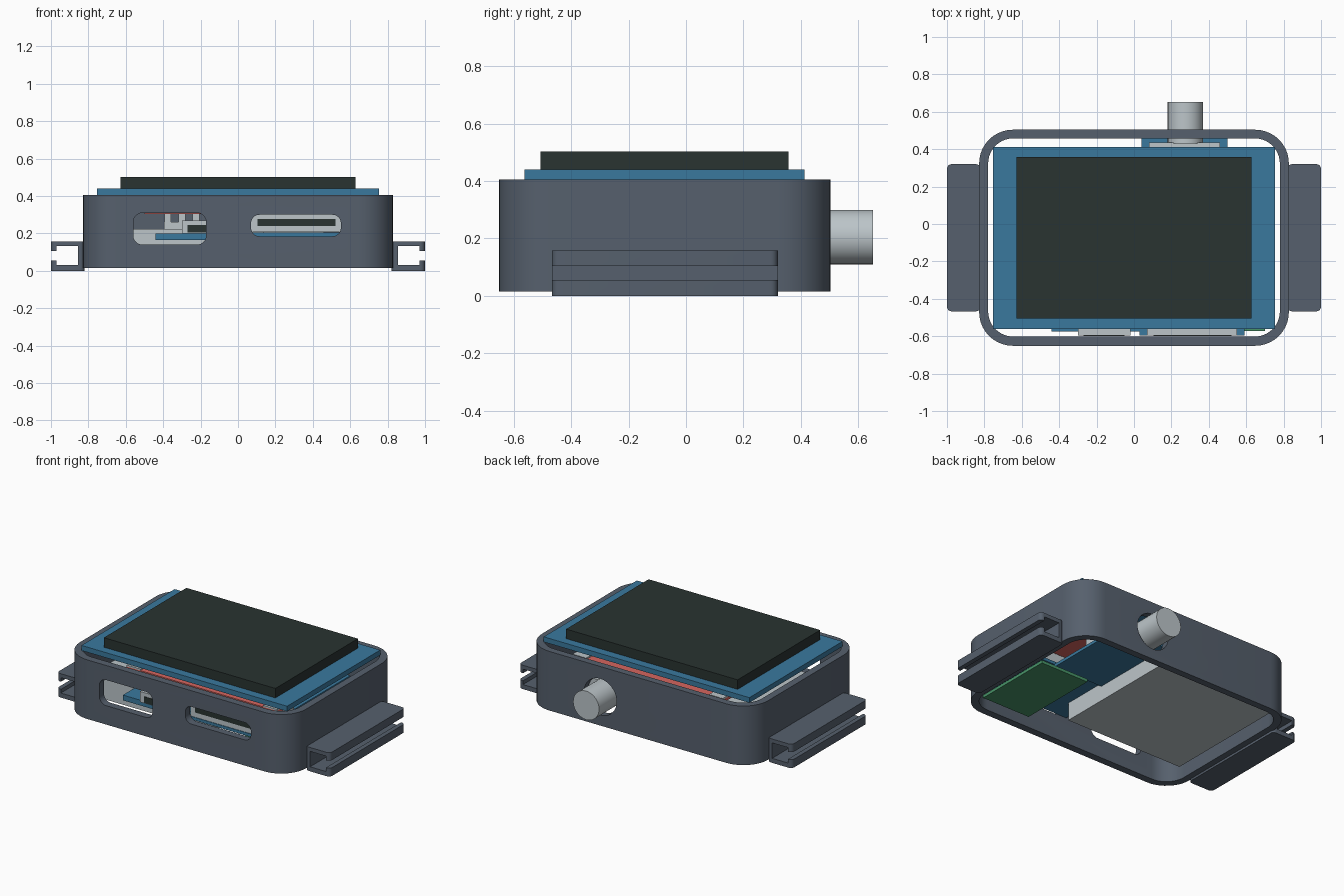
import bpy, bmesh, math

if "Cube" in bpy.data.objects:
    bpy.data.objects.remove(bpy.data.objects["Cube"])


def mat(name, r, g, b):
    m = bpy.data.materials.new(name)
    lin = [((c / 255 + 0.055) / 1.055) ** 2.4 for c in (r, g, b)]
    m.diffuse_color = (*lin, 1)
    m.use_nodes = True
    m.node_tree.nodes["Principled BSDF"].inputs["Base Color"].default_value = m.diffuse_color
    return m


SLATE = mat("slate plastic", 86, 96, 109)
BLUE = mat("board blue", 58, 121, 158)
DARK = mat("screen black", 41, 51, 49)
LIGHT = mat("light metal", 188, 197, 201)
RED = mat("board red", 214, 102, 95)
GREEN = mat("board green", 72, 148, 104)


def smooth(ob):
    """Smooth shading with sharp edges, applied once all cuts are made."""
    bpy.ops.object.select_all(action='DESELECT')
    ob.select_set(True)
    bpy.context.view_layer.objects.active = ob
    bpy.ops.object.shade_smooth_by_angle(angle=math.radians(30))


def extrude(name, pts, lo, hi, axis, material):
    """Extrude a 2D outline along z (points are x, y) or y (points are x, z)."""
    place = (lambda u, v: (u, v, lo)) if axis == 'z' else (lambda u, v: (u, lo, v))
    bm = bmesh.new()
    face = bm.faces.new([bm.verts.new(place(u, v)) for u, v in pts])
    ext = bmesh.ops.extrude_face_region(bm, geom=[face])
    d = hi - lo
    bmesh.ops.translate(bm, vec=(0, 0, d) if axis == 'z' else (0, d, 0),
                        verts=[e for e in ext['geom'] if isinstance(e, bmesh.types.BMVert)])
    bmesh.ops.recalc_face_normals(bm, faces=bm.faces)
    me = bpy.data.meshes.new(name)
    bm.to_mesh(me)
    bm.free()
    ob = bpy.data.objects.new(name, me)
    bpy.context.collection.objects.link(ob)
    me.materials.append(material)
    return ob


def rounded(u0, u1, v0, v1, r, n=10):
    pts = []
    corners = [(u1 - r, v1 - r), (u0 + r, v1 - r), (u0 + r, v0 + r), (u1 - r, v0 + r)]
    for k, (cu, cv) in enumerate(corners):
        for i in range(n + 1):
            a = math.pi / 2 * (k + i / n)
            pts.append((cu + r * math.cos(a), cv + r * math.sin(a)))
    return pts


def box(name, x0, x1, y0, y1, z0, z1, material):
    return extrude(name, [(x0, y0), (x1, y0), (x1, y1), (x0, y1)], z0, z1, 'z', material)


def cylinder(name, x, z, r, y0, y1, material, n=32):
    pts = [(x + r * math.cos(2 * math.pi * i / n), z + r * math.sin(2 * math.pi * i / n))
           for i in range(n)]
    return extrude(name, pts, y0, y1, 'y', material)


def boolean(ob, cutter, operation='DIFFERENCE'):
    mod = ob.modifiers.new("cut", 'BOOLEAN')
    mod.operation, mod.solver, mod.object = operation, 'EXACT', cutter
    bpy.context.view_layer.objects.active = ob
    bpy.ops.object.modifier_apply(modifier=mod.name)
    bpy.data.objects.remove(cutter)


# case: open rounded ring with two front slots and a knob hole
case = extrude("case", rounded(-.828, .828, -.651, .504, .18), .015, .406, 'z', SLATE)
boolean(case, extrude("cavity", rounded(-.78, .78, -.602, .458, .135), -.1, .6, 'z', SLATE))
boolean(case, extrude("port_slot", rounded(-.56, -.17, .14, .31, .05), -.7, -.55, 'y', SLATE))
boolean(case, extrude("card_slot", rounded(.07, .55, .185, .30, .045), -.7, -.55, 'y', SLATE))
boolean(case, cylinder("knob_hole", .275, .205, .12, .4, .6, SLATE, 40))
smooth(case)

# strap channels: C profile on each side, rounded outer corners
for s, side in ((1, "right"), (-1, "left")):
    prof = [(.822, 0), (1, 0), (1, .055), (.97, .055), (.97, .03), (.855, .03),
            (.855, .132), (.97, .132), (.97, .105), (1, .105), (1, .158), (.822, .158)]
    ch = extrude(side + "_strap_channel", [(s * u, v) for u, v in prof], -.467, .32, 'y', SLATE)
    trim = extrude("trim", rounded(s * .91 - .09, s * .91 + .09, -.467, .32, .025, 5),
                   -.1, .3, 'z', SLATE)
    boolean(ch, trim, 'INTERSECT')
    smooth(ch)

# display and its board
box("display_board", -.753, .753, -.562, .413, .406, .44, BLUE)
box("display_screen", -.628, .628, -.506, .357, .44, .503, DARK)

# red board under the display, with its header and pins
box("upper_board", -.5, .6, -.45, .33, .305, .325, RED)
for x in (-.45, .55):
    box("board_end_strip", x - .05, x + .05, -.45, .33, .325, .335, LIGHT)
box("pin_header", -.395, -.2, -.42, -.38, .225, .26, LIGHT)
for x in (-.375, -.3, -.225):
    box("pin_post", x - .018, x + .018, -.42, -.38, .26, .305, LIGHT)

# battery
box("battery", -.735, .135, -.452, .41, .066, .225, LIGHT)

# charging board and port
box("charging_board", -.44, .03, -.575, -.455, .165, .2, BLUE)
box("charging_port", -.3, -.02, -.597, -.46, .2, .27, LIGHT)
box("charging_port_opening", -.27, -.05, -.6, -.596, .205, .245, DARK)

# card reader board and socket
box("card_board", .03, .59, -.597, -.15, .185, .205, BLUE)
box("card_socket", .07, .55, -.597, -.2, .207, .3, LIGHT)
box("card_socket_opening", .105, .52, -.6, -.596, .24, .277, DARK)

# dial board, encoder body and knob
box("dial_board", .04, .5, -.145, .457, .165, .185, BLUE)
box("dial_body", .08, .46, .1, .435, .185, .275, LIGHT)
smooth(cylinder("knob", .275, .205, .095, .43, .652, LIGHT))

# small green board
box("lower_board", .345, .7, -.573, -.025, .065, .085, GREEN)
